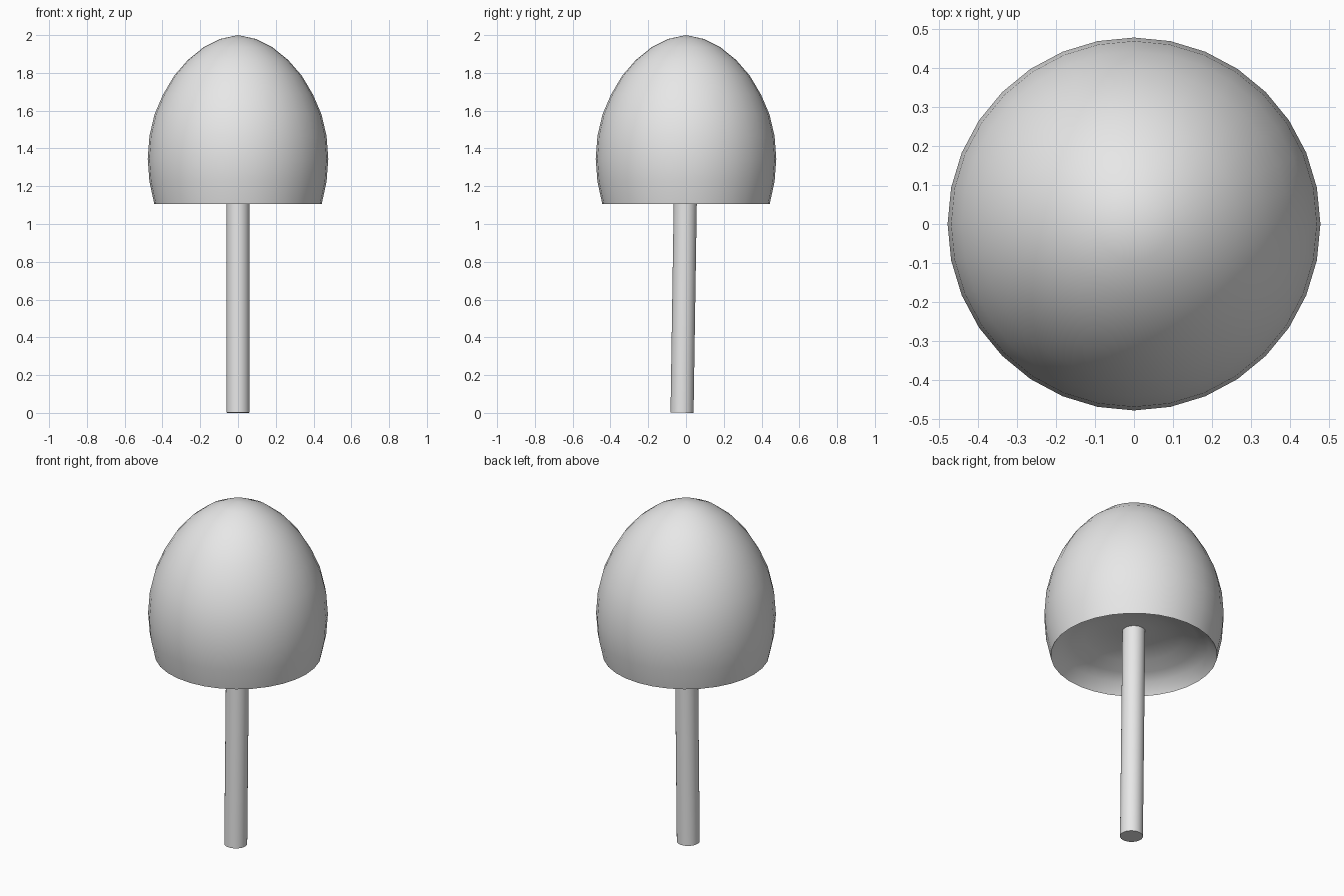
import bpy, bmesh, math
from mathutils import Vector

cube = bpy.data.objects.get("Cube")
if cube:
    bpy.data.objects.remove(cube, do_unlink=True)

SEGMENTS = 32

grey = bpy.data.materials.new("light grey")
grey.use_nodes = True
colour = (0.8, 0.8, 0.8, 1)
grey.diffuse_color = colour
grey.node_tree.nodes["Principled BSDF"].inputs["Base Color"].default_value = colour


def finish(name, bm, angle):
    """Turn a bmesh into a named, smooth-shaded object."""
    bmesh.ops.recalc_face_normals(bm, faces=bm.faces)
    mesh = bpy.data.meshes.new(name)
    bm.to_mesh(mesh)
    bm.free()
    mesh.materials.append(grey)
    obj = bpy.data.objects.new(name, mesh)
    bpy.context.collection.objects.link(obj)
    bpy.ops.object.select_all(action='DESELECT')
    obj.select_set(True)
    bpy.context.view_layer.objects.active = obj
    bpy.ops.object.shade_smooth_by_angle(angle=math.radians(angle))
    return obj


# Cap: domed outside, then a hollow underside with a soft step
outer = [(0, 2.0), (0.093, 1.98), (0.183, 1.935), (0.266, 1.868),
         (0.338, 1.785), (0.397, 1.685), (0.442, 1.58), (0.469, 1.465),
         (0.478, 1.345), (0.469, 1.225), (0.443, 1.105)]
inner = [(0.40, 1.165), (0.338, 1.19), (0.266, 1.22),
         (0.183, 1.245), (0.093, 1.25), (0, 1.25)]
bm = bmesh.new()
verts = [bm.verts.new((r, 0, z)) for r, z in outer + inner]
edges = [bm.edges.new(pair) for pair in zip(verts, verts[1:])]
bmesh.ops.spin(bm, geom=verts + edges, cent=(0, 0, 0), axis=(0, 0, 1),
               angle=math.tau, steps=SEGMENTS, use_duplicate=False)
bmesh.ops.remove_doubles(bm, verts=bm.verts, dist=0.0005)
finish("cap", bm, 50)

# Stem: slim cylinder leaning slightly towards the front at its foot
foot, head = Vector((0, -0.021, 0.001)), Vector((0, -0.001, 1.3))
axis = head - foot
bm = bmesh.new()
bmesh.ops.create_cone(bm, cap_ends=True, segments=SEGMENTS, radius1=0.061,
                      radius2=0.061, depth=axis.length)
stem = finish("stem", bm, 40)
stem.location = (foot + head) / 2
stem.rotation_euler = axis.to_track_quat('Z', 'Y').to_euler()
